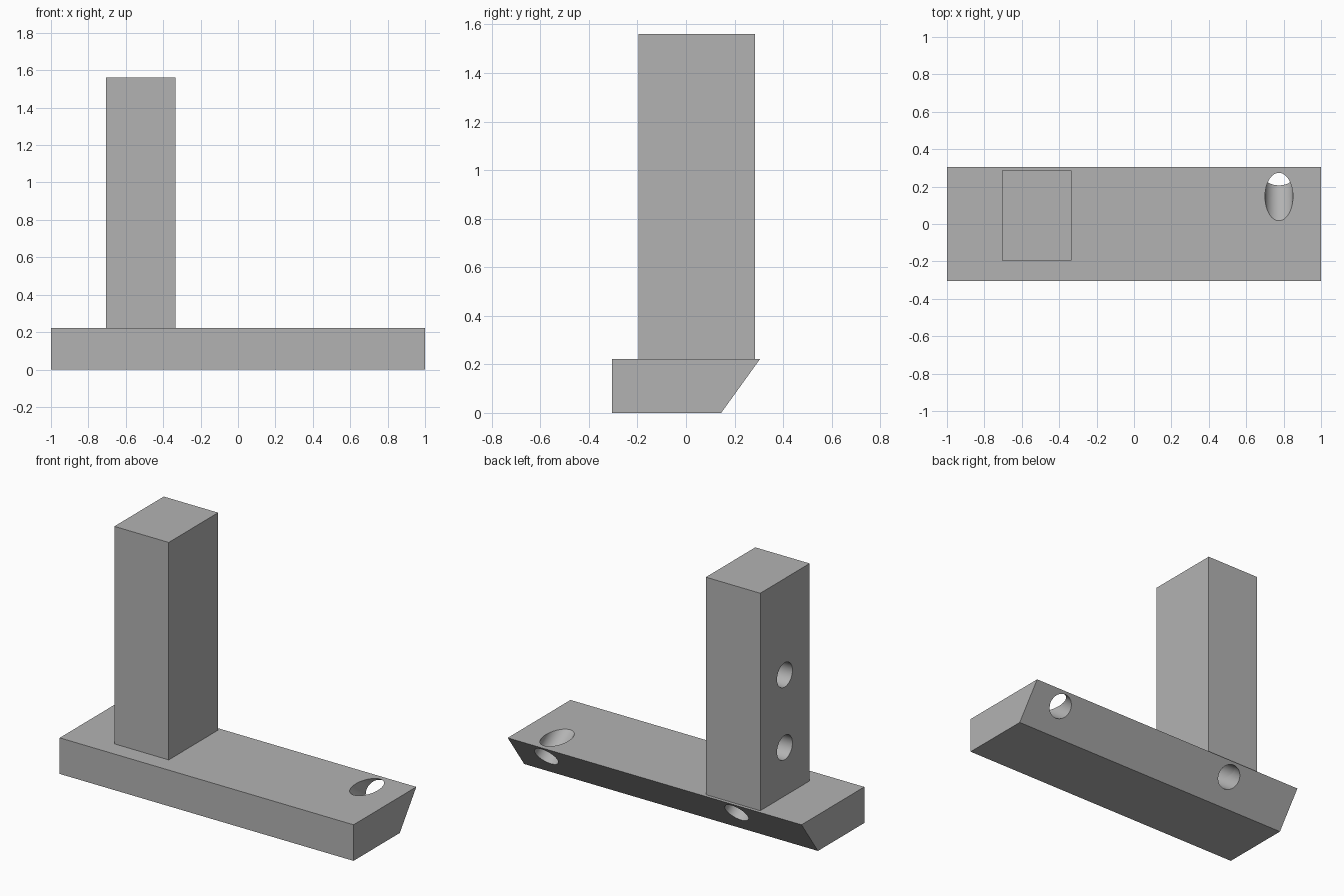
import bpy
import bmesh
from mathutils import Vector

cube = bpy.data.objects.get("Cube")
if cube:
    bpy.data.objects.remove(cube, do_unlink=True)

GREY = (0.45, 0.45, 0.45, 1.0)
grey = bpy.data.materials.new("plain grey")
grey.use_nodes = True
grey.diffuse_color = GREY
grey.node_tree.nodes["Principled BSDF"].inputs["Base Color"].default_value = GREY

RADIUS = 0.075


def prism(name, profile, x0, x1):
    """Extrude a (y, z) profile along x."""
    bm = bmesh.new()
    face = bm.faces.new([bm.verts.new((x0, y, z)) for y, z in profile])
    extruded = bmesh.ops.extrude_face_region(bm, geom=[face])["geom"]
    verts = [v for v in extruded if isinstance(v, bmesh.types.BMVert)]
    bmesh.ops.translate(bm, verts=verts, vec=(x1 - x0, 0, 0))
    bmesh.ops.recalc_face_normals(bm, faces=bm.faces)
    mesh = bpy.data.meshes.new(name)
    bm.to_mesh(mesh)
    bm.free()
    mesh.materials.append(grey)
    obj = bpy.data.objects.new(name, mesh)
    bpy.context.collection.objects.link(obj)
    return obj


def drill(targets, mouth, direction, depth):
    """Bore a round hole from its mouth along a direction."""
    axis = Vector(direction).normalized()
    start = Vector(mouth) - axis * 0.1
    end = Vector(mouth) + axis * depth
    bpy.ops.mesh.primitive_cylinder_add(
        vertices=48, radius=RADIUS, depth=(end - start).length,
        location=(start + end) / 2,
        rotation=axis.to_track_quat("Z", "Y").to_euler())
    cutter = bpy.context.object
    cutter.name = "hole_cutter"
    cutter.hide_render = True
    cutter.data.materials.append(grey)
    for obj in targets:
        mod = obj.modifiers.new("hole", "BOOLEAN")
        mod.operation = "DIFFERENCE"
        mod.solver = "EXACT"
        mod.object = cutter
        bpy.context.view_layer.objects.active = obj
        bpy.ops.object.modifier_apply(modifier=mod.name)
    bpy.data.objects.remove(cutter, do_unlink=True)


# Base bar with a bevelled back, and the upright post standing on it
base = prism("base_bar", [(-0.305, 0), (0.145, 0), (0.305, 0.222), (-0.305, 0.222)], -1, 1)
post = prism("upright_post", [(-0.195, 0.222), (0.285, 0.222), (0.285, 1.56), (-0.195, 1.56)],
             -0.705, -0.335)

# Holes square to the bevel: one open at the top, one running up into the post
INWARD = (0, -0.222, 0.16)
drill([base], (0.775, 0.251, 0.146), INWARD, 0.5)
drill([base, post], (-0.52, 0.251, 0.146), INWARD, 0.37)

# Blind holes in the outer side of the post
for z in (0.52, 0.967):
    drill([post], (-0.705, 0.047, z), (1, 0, 0), 0.22)

# Smooth hole walls, crisp edges
bpy.ops.object.select_all(action="DESELECT")
for obj in (base, post):
    obj.select_set(True)
bpy.context.view_layer.objects.active = base
bpy.ops.object.shade_smooth_by_angle()
